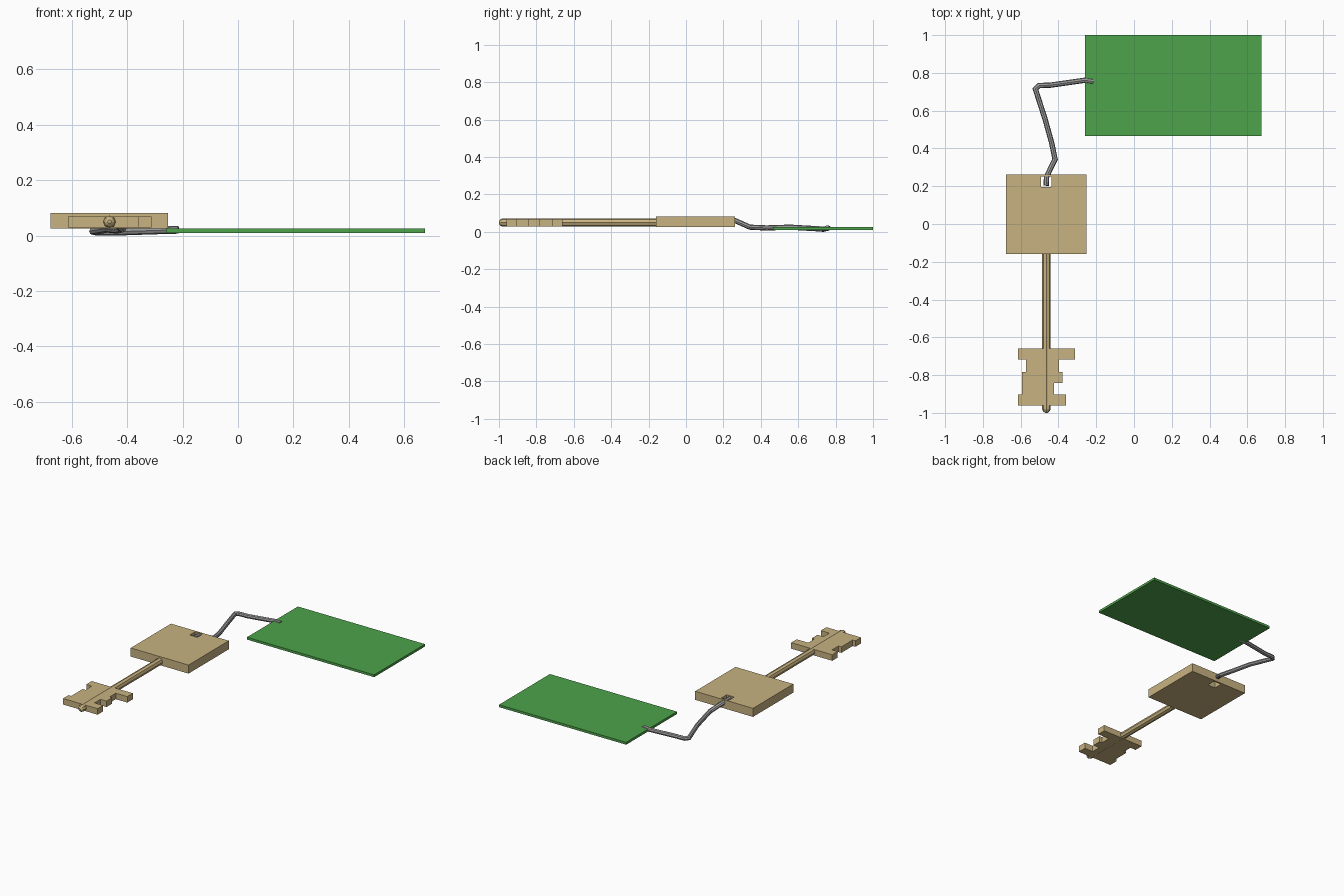
import bpy, bmesh, math
from mathutils import Vector

if "Cube" in bpy.data.objects:
    bpy.data.objects.remove(bpy.data.objects["Cube"])


def material(name, rgb):
    m = bpy.data.materials.new(name)
    m.diffuse_color = (*rgb, 1)
    m.use_nodes = True
    m.node_tree.nodes["Principled BSDF"].inputs["Base Color"].default_value = m.diffuse_color
    return m


BRASS = material("brass", (0.58, 0.45, 0.22))
GREEN = material("tag green", (0.075, 0.37, 0.07))
STEEL = material("wire grey", (0.33, 0.33, 0.33))


def finish(name, bm, mat):
    bmesh.ops.recalc_face_normals(bm, faces=bm.faces)
    me = bpy.data.meshes.new(name)
    bm.to_mesh(me)
    bm.free()
    me.materials.append(mat)
    ob = bpy.data.objects.new(name, me)
    bpy.context.collection.objects.link(ob)
    return ob


def prism(name, outline, z0, z1, mat):
    """Extrude a flat xy outline from z0 up to z1."""
    bm = bmesh.new()
    face = bm.faces.new([bm.verts.new((x, y, z0)) for x, y in outline])
    ext = bmesh.ops.extrude_face_region(bm, geom=[face])
    verts = [g for g in ext["geom"] if isinstance(g, bmesh.types.BMVert)]
    bmesh.ops.translate(bm, verts=verts, vec=(0, 0, z1 - z0))
    return finish(name, bm, mat)


def rect(x0, x1, y0, y1):
    return [(x0, y0), (x1, y0), (x1, y1), (x0, y1)]


def tube(name, rings, sides, mat):
    """Capped tube through (point, radius) rings, mitred at the bends."""
    bm = bmesh.new()
    pts = [Vector(p) for p, r in rings]
    loops = []
    for i, (p, r) in enumerate(rings):
        a, b = pts[max(i - 1, 0)], pts[min(i + 1, len(pts) - 1)]
        d_in = (pts[i] - a).normalized()
        d_out = (b - pts[i]).normalized()
        d = (d_in + d_out).normalized()
        side = d.cross(Vector((0, 0, 1))).normalized()
        up = side.cross(d)
        stretch = 1 / max(d.dot(d_in if i else d_out), 0.6)
        loops.append([bm.verts.new(pts[i] + side * r * stretch * math.cos(t) + up * r * math.sin(t))
                      for t in (2 * math.pi * k / sides for k in range(sides))])
    for l0, l1 in zip(loops, loops[1:]):
        for k in range(sides):
            n = (k + 1) % sides
            bm.faces.new((l0[k], l0[n], l1[n], l1[k]))
    bm.faces.new(loops[0])
    bm.faces.new(loops[-1])
    return finish(name, bm, mat)


# Paper tag
prism("tag", rect(-0.26, 0.675, 0.466, 1.0), 0.01, 0.026, GREEN)

# Key head: square block with a square through hole
bm = bmesh.new()
rings = [[bm.verts.new((x, y, z)) for x, y in rect(*box)]
         for box, z in (((-0.677, -0.252, -0.16, 0.263), 0.025),
                        ((-0.677, -0.252, -0.16, 0.263), 0.082),
                        ((-0.492, -0.436, 0.195, 0.252), 0.082),
                        ((-0.492, -0.436, 0.195, 0.252), 0.025))]
for i in range(4):
    a, b = rings[i], rings[(i + 1) % 4]
    for k in range(4):
        n = (k + 1) % 4
        bm.faces.new((a[k], a[n], b[n], b[k]))
finish("key_head", bm, BRASS)

# Key shaft with rounded tip
CX, CZ, R = -0.464, 0.05, 0.0225
tube("key_shaft", [((CX, y, CZ), r) for y, r in
                   ((-0.15, R), (-0.98, R), (-0.992, R * 0.75), (-1.0, R * 0.3))], 8, BRASS)

# Key bit: notched plate, listed as (x, y) steps down each side
left = [(-0.614, -0.659), (-0.614, -0.717), (-0.573, -0.717), (-0.573, -0.783),
        (-0.594, -0.783), (-0.594, -0.903), (-0.614, -0.903), (-0.614, -0.961)]
right = [(-0.312, -0.659), (-0.312, -0.717), (-0.397, -0.717), (-0.397, -0.783),
         (-0.378, -0.783), (-0.378, -0.841), (-0.423, -0.841), (-0.423, -0.903),
         (-0.36, -0.903), (-0.36, -0.961)]
prism("key_bit", left + right[::-1], 0.029, 0.069, BRASS)

# Bent wire joining key and tag
path = [(-0.465, 0.203, 0.068), (-0.463, 0.25, 0.066), (-0.418, 0.342, 0.025),
        (-0.436, 0.43, 0.021), (-0.471, 0.556, 0.025), (-0.522, 0.714, 0.016),
        (-0.503, 0.733, 0.014), (-0.444, 0.735, 0.014), (-0.26, 0.761, 0.02),
        (-0.215, 0.754, 0.021)]
tube("wire", [(p, 0.014) for p in path], 8, STEEL)
